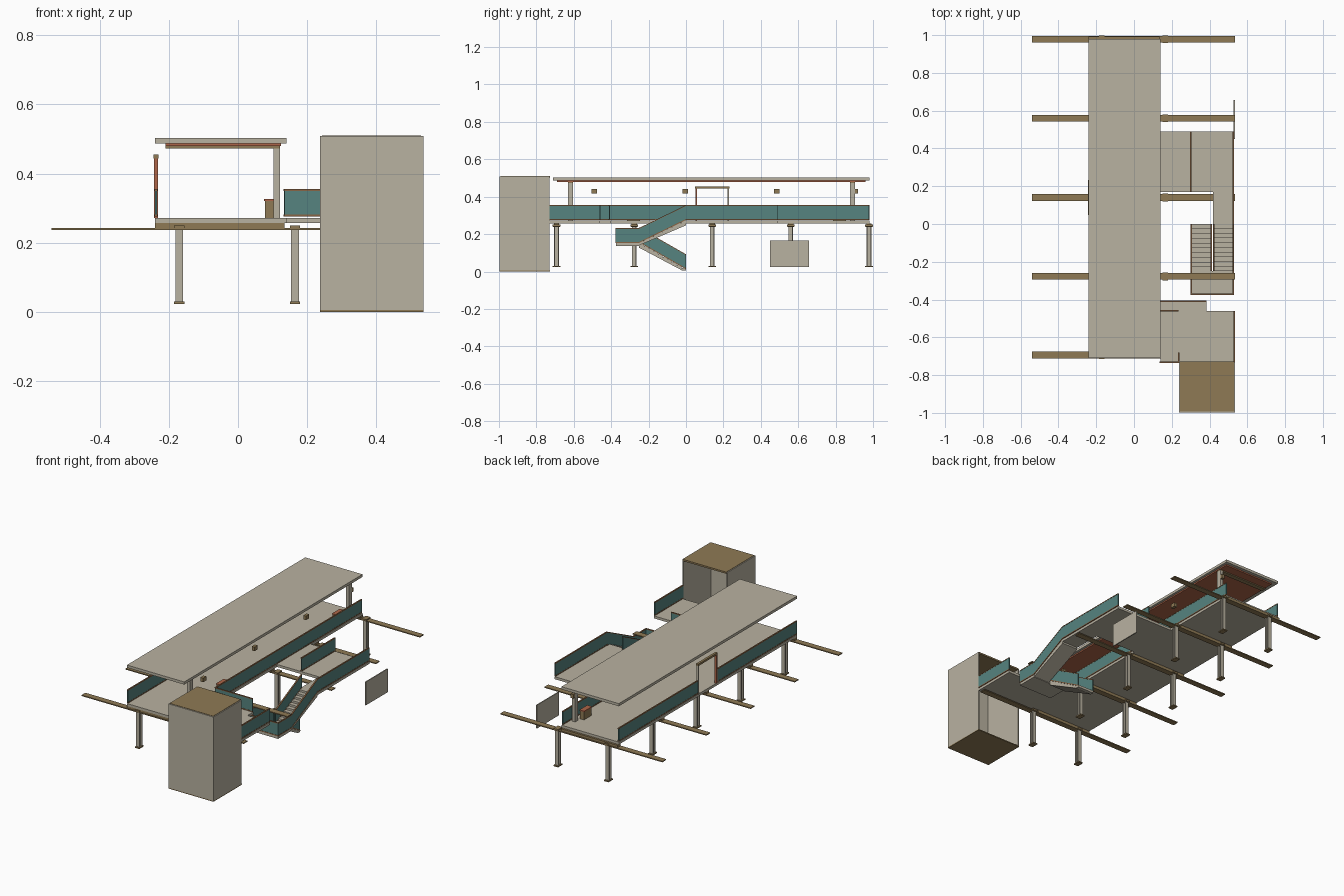
import bpy, bmesh

if "Cube" in bpy.data.objects:
    bpy.data.objects.remove(bpy.data.objects["Cube"])


def mat(name, rgb):
    m = bpy.data.materials.new(name)
    m.diffuse_color = (*rgb, 1)
    m.use_nodes = True
    m.node_tree.nodes["Principled BSDF"].inputs["Base Color"].default_value = m.diffuse_color
    return m


CONC = mat("warm_concrete", (0.485, 0.445, 0.355))
BROWN = mat("ochre_brown", (0.275, 0.195, 0.09))
TEAL = mat("teal_panel", (0.093, 0.23, 0.215))
RUST = mat("rust_orange", (0.42, 0.13, 0.065))
TRIM = mat("dark_wood_trim", (0.25, 0.13, 0.06))


def finish(name, bm, m):
    bmesh.ops.recalc_face_normals(bm, faces=bm.faces)
    me = bpy.data.meshes.new(name)
    bm.to_mesh(me)
    bm.free()
    me.materials.append(m)
    ob = bpy.data.objects.new(name, me)
    bpy.context.collection.objects.link(ob)
    return ob


def box(name, x, y, z, m):
    """Box from (min, max) ranges."""
    bm = bmesh.new()
    bmesh.ops.create_cube(bm, size=1)
    for v in bm.verts:
        v.co = [r[0] if c < 0 else r[1] for c, r in zip(v.co, (x, y, z))]
    return finish(name, bm, m)


def prism(name, yz, x, m):
    """Side profile in y,z extruded across the x range."""
    bm = bmesh.new()
    f = bm.faces.new([bm.verts.new((x[0], p, q)) for p, q in yz])
    r = bmesh.ops.extrude_face_region(bm, geom=[f])
    for v in r["geom"]:
        if isinstance(v, bmesh.types.BMVert):
            v.co.x = x[1]
    return finish(name, bm, m)


def rail(name, a, b, z0=0.275, z1=None, h=0.08):
    """Teal guard panel between two plan points with bottom and top trims; slopes along y."""
    z1 = z0 if z1 is None else z1
    t = 0.003
    if abs(a[0] - b[0]) < 1e-6:
        def strip(part, lo, hi, w, m):
            prism(name + part, [(a[1], z0 + lo), (b[1], z1 + lo), (b[1], z1 + hi), (a[1], z0 + hi)],
                  (a[0] - w, a[0] + w), m)
    else:
        def strip(part, lo, hi, w, m):
            box(name + part, (a[0], b[0]), (a[1] - w, a[1] + w), (z0 + lo, z0 + hi), m)
    strip("_base", 0, 0.006, t + 0.001, TRIM)
    strip("_panel", 0.006, h - 0.005, t, TEAL)
    strip("_handrail", h - 0.005, h, t + 0.001, TRIM)


def flight(name, x, ya, za, yb, zb, n=10):
    """Sawtooth stair flight rising from a to b."""
    dy, dz = (yb - ya) / n, (zb - za) / n
    pts = [(ya, za)]
    for i in range(n):
        pts += [(ya + i * dy, za + (i + 1) * dz), (ya + (i + 1) * dy, za + (i + 1) * dz)]
    pts += [(yb, zb - 0.025), (ya, za - 0.012)]
    pts[-1] = (ya, max(za - 0.012, 0.0)) if za > 0.02 else (ya - 0.0 + dy * 0.8, za)
    prism(name, pts, x, CONC)


# Roof with rust soffit and its supports
box("roof_slab", (-0.24, 0.14), (-0.71, 0.98), (0.487, 0.503), CONC)
box("roof_soffit", (-0.21, 0.125), (-0.69, 0.96), (0.479, 0.487), RUST)
for y in (-0.617, 0.89):
    box("roof_beam", (-0.21, 0.122), (y - 0.014, y + 0.014), (0.473, 0.479), BROWN)
    box("roof_column", (0.103, 0.122), (y - 0.014, y + 0.014), (0.272, 0.479), CONC)
for y in (-0.49, -0.003, 0.485, 0.905):
    box("hanging_box", (0.104, 0.122), (y - 0.015, y + 0.015), (0.418, 0.442), BROWN)

# Main deck, side decks and landing walkway
DZ = (0.257, 0.272)
box("main_deck", (-0.24, 0.14), (-0.71, 0.98), DZ, CONC)
box("side_deck_back", (0.14, 0.528), (0.17, 0.49), DZ, CONC)
box("stair_walkway", (0.418, 0.528), (0.0, 0.17), DZ, CONC)
box("side_deck_front", (0.14, 0.535), (-0.73, -0.46), DZ, CONC)
box("side_deck_front_step", (0.14, 0.385), (-0.46, -0.405), DZ, CONC)

# Cross beams on pairs of I-section columns
for y in (-0.693, -0.277, 0.14, 0.56, 0.978):
    box("cross_beam", (-0.54, 0.535), (y - 0.018, y + 0.018), (0.237, 0.243), BROWN)
    box("deck_joist", (-0.24, 0.135), (y - 0.014, y + 0.014), (0.243, 0.257), BROWN)
    for x in (-0.17, 0.165):
        for s in (-1, 1):
            c = y + s * 0.0105
            box("column_flange", (x - 0.0115, x + 0.0115), (c - 0.0025, c + 0.0025), (0.03, 0.237), CONC)
        box("column_web", (x - 0.003, x + 0.003), (y - 0.009, y + 0.009), (0.03, 0.237), CONC)
        box("column_foot", (x - 0.015, x + 0.015), (y - 0.021, y + 0.021), (0.023, 0.03), BROWN)
        box("column_cap", (x - 0.015, x + 0.015), (y - 0.021, y + 0.021), (0.24, 0.25), BROWN)

# Guard rails of the decks
rail("left_rail_front", (-0.237, -0.71), (-0.237, 0.05))
rail("left_rail_back", (-0.237, 0.23), (-0.237, 0.98))
rail("right_rail", (0.136, -0.41), (0.136, 0.975))
rail("middle_rail", (0.301, 0.17), (0.301, 0.49))
rail("outer_rail_back", (0.526, 0.17), (0.526, 0.49))
rail("walkway_rail", (0.526, 0.0), (0.526, 0.17))
rail("outer_rail_front", (0.532, -0.73), (0.532, -0.46))
rail("front_rail", (0.135, -0.732), (0.237, -0.732))
rail("front_corner_rail", (0.237, -0.732), (0.237, -0.68))
rail("front_deck_rail", (0.138, -0.41), (0.385, -0.41))
rail("gate_rail", (0.138, -0.458), (0.235, -0.458))

# Gate frame on the left edge
for y in (0.05, 0.222):
    box("gate_post", (-0.243, -0.231), (y, y + 0.008), (0.272, 0.445), RUST if y < 0.1 else CONC)
box("gate_lintel", (-0.244, -0.23), (0.048, 0.232), (0.443, 0.455), BROWN)

# Benches with rust fronts
for y in (-0.28, 0.82):
    box("bench", (0.078, 0.105), (y - 0.035, y + 0.035), (0.272, 0.32), BROWN)
    box("bench_top", (0.075, 0.107), (y - 0.037, y + 0.037), (0.32, 0.326), RUST)

# Two-flight stair with half landing
box("stair_landing", (0.301, 0.528), (-0.375, -0.25), (0.137, 0.152), CONC)
flight("upper_flight", (0.419, 0.526), -0.25, 0.152, 0.0, 0.272)
flight("lower_flight", (0.301, 0.411), 0.0, 0.005, -0.25, 0.152)
for x in (0.422, 0.526):
    rail("upper_flight_rail", (x, -0.25), (x, 0.0), 0.153, 0.275)
for x in (0.303, 0.41):
    rail("lower_flight_rail", (x, 0.0), (x, -0.25), 0.012, 0.155)
for x in (0.303, 0.526):
    rail("landing_side_rail", (x, -0.375), (x, -0.25), 0.153)
rail("landing_end_rail", (0.303, -0.373), (0.526, -0.373), 0.153)

# Lift shaft, open towards the deck
box("lift_wall_left", (0.237, 0.245), (-0.998, -0.73), (0.005, 0.508), CONC)
box("lift_wall_right", (0.528, 0.536), (-0.998, -0.73), (0.005, 0.508), CONC)
box("lift_wall_front", (0.245, 0.528), (-0.998, -0.99), (0.005, 0.508), CONC)
box("lift_floor", (0.237, 0.536), (-0.998, -0.728), (0.0, 0.006), BROWN)
box("lift_roof", (0.243, 0.53), (-0.992, -0.728), (0.5, 0.51), BROWN)

# Free-standing sign panel
box("sign_panel", (0.528, 0.534), (0.45, 0.657), (0.025, 0.165), CONC)
